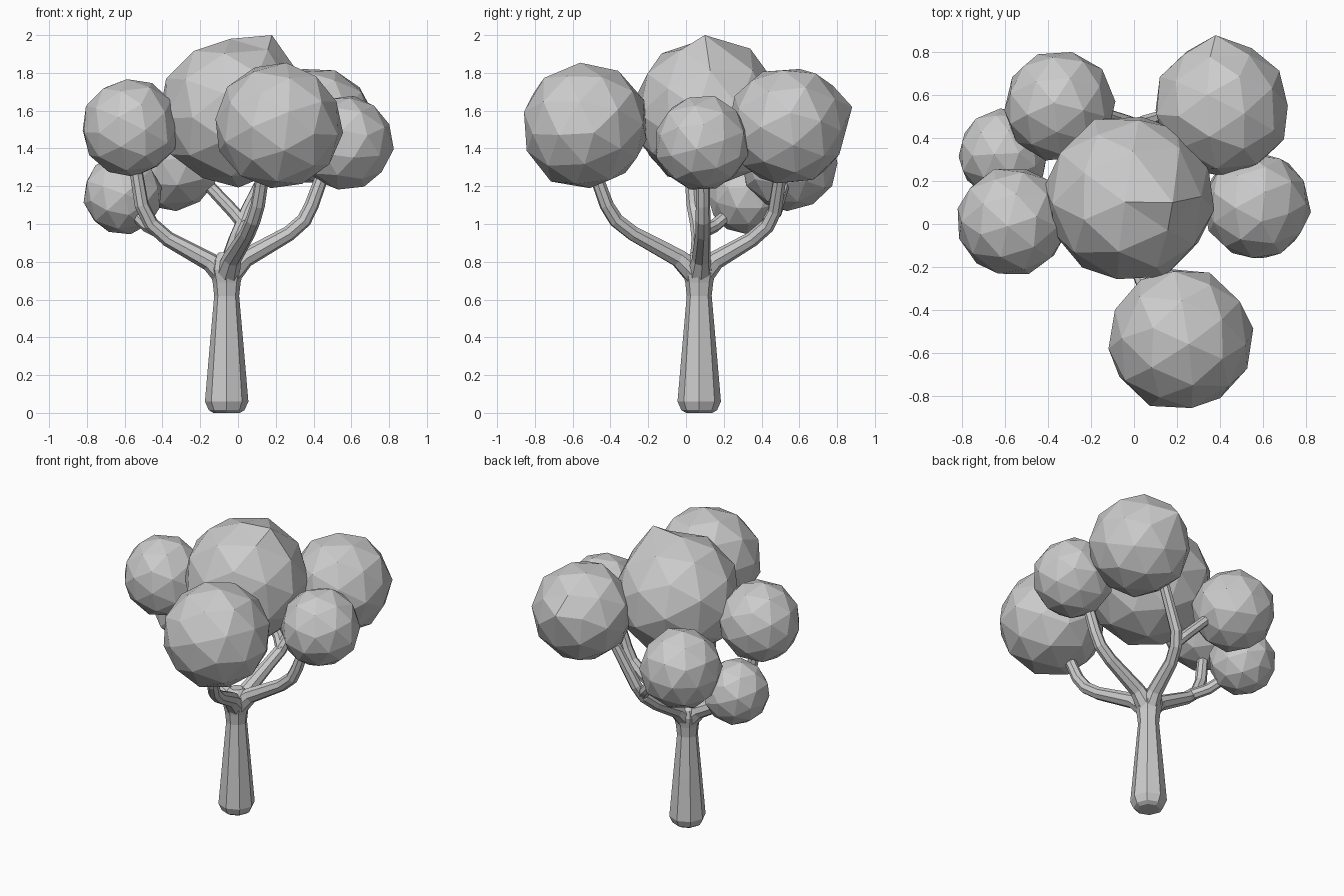
import bpy, bmesh, math, random
from mathutils import Vector, Euler

random.seed(4)
if "Cube" in bpy.data.objects:
    bpy.data.objects.remove(bpy.data.objects["Cube"], do_unlink=True)

grey = bpy.data.materials.new("plain grey")
grey.use_nodes = True
tone = (0.6, 0.6, 0.6, 1)
grey.diffuse_color = tone
grey.node_tree.nodes["Principled BSDF"].inputs["Base Color"].default_value = tone


def finish(bm, name):
    bmesh.ops.recalc_face_normals(bm, faces=bm.faces)
    mesh = bpy.data.meshes.new(name)
    bm.to_mesh(mesh)
    bm.free()
    mesh.materials.append(grey)
    obj = bpy.data.objects.new(name, mesh)
    bpy.context.collection.objects.link(obj)
    return obj


def tube(name, path, radii, sides=8):
    """Flat-sided tube whose rings follow the path without twisting."""
    pts = [Vector(p) for p in path]
    bm = bmesh.new()
    rings, normal, last = [], None, None
    for i, p in enumerate(pts):
        tangent = (pts[min(i + 1, len(pts) - 1)] - pts[max(i - 1, 0)]).normalized()
        if normal is None:
            normal = tangent.cross(Vector((0.38, 0.92, 0.02))).normalized()
        else:
            normal = (last.rotation_difference(tangent) @ normal).normalized()
        last = tangent
        side = tangent.cross(normal)
        ring = []
        for k in range(sides):
            a = math.tau * (k + 0.5) / sides
            ring.append(bm.verts.new(p + radii[i] * (normal * math.cos(a) + side * math.sin(a))))
        rings.append(ring)
    for lo, hi in zip(rings, rings[1:]):
        for k in range(sides):
            n = (k + 1) % sides
            bm.faces.new((lo[k], lo[n], hi[n], hi[k]))
    bm.faces.new(rings[0])
    bm.faces.new(rings[-1])
    return finish(bm, name)


def foliage(name, centre, radius, peak=None):
    """Low-poly leaf ball, optionally with one corner pulled out."""
    bm = bmesh.new()
    bmesh.ops.create_icosphere(bm, subdivisions=2, radius=radius * 1.02)
    turn = Euler([random.uniform(0, math.tau) for _ in range(3)]).to_matrix()
    for v in bm.verts:
        v.co = turn @ v.co * random.uniform(0.98, 1.02)
    if peak:
        d = Vector(peak)
        tip = max(bm.verts, key=lambda v: v.co.dot(d))
        tip.co = d
    bmesh.ops.translate(bm, verts=bm.verts, vec=centre)
    return finish(bm, name)


# Trunk: rounded foot, slow taper, flare into the fork
tx, ty = -0.06, 0.07
profile = [(0, 0.07), (0.015, 0.095), (0.06, 0.115), (0.35, 0.09), (0.62, 0.066),
           (0.69, 0.074), (0.76, 0.09), (0.81, 0.08), (0.85, 0.04)]
tube("trunk", [(tx, ty, z) for z, r in profile], [r for z, r in profile])

# Main branches: spread from the fork, then bend upward into the leaves
main = {
    "front_branch": [(-0.03, -0.04, 0.82), (0.05, -0.28, 0.95), (0.08, -0.37, 1.02),
                     (0.105, -0.42, 1.1), (0.14, -0.5, 1.32)],
    "left_branch": [(0.04, 0.08, 0.82), (0.27, 0.09, 0.95), (0.35, 0.09, 1.02),
                    (0.39, 0.09, 1.1), (0.47, 0.09, 1.32)],
    "back_branch": [(-0.04, 0.16, 0.81), (-0.01, 0.35, 0.92), (0.02, 0.43, 0.99),
                    (0.05, 0.47, 1.07), (0.18, 0.51, 1.33)],
    "right_branch": [(-0.15, 0.07, 0.8), (-0.37, 0.07, 0.92), (-0.46, 0.06, 1.0),
                     (-0.51, 0.04, 1.1), (-0.55, 0.02, 1.34)],
}
for name, path in main.items():
    tube(name, [(tx, ty, 0.72)] + path, [0.07, 0.05, 0.041, 0.04, 0.038, 0.034])

# Side twigs reaching the two lower leaf balls
twigs = {
    "back_twig": [(0.03, 0.43, 1.0), (-0.02, 0.47, 1.06), (-0.17, 0.52, 1.22)],
    "right_twig": [(-0.4, 0.07, 0.95), (-0.48, 0.15, 0.99), (-0.58, 0.27, 1.09)],
}
for name, path in twigs.items():
    tube(name, path, [0.036, 0.035, 0.032])

# Leaf balls
foliage("crown_foliage", (-0.02, 0.12, 1.59), 0.39, (0.2, -0.02, 0.41))
foliage("front_foliage", (0.215, -0.535, 1.52), 0.333)
foliage("left_foliage", (0.57, 0.085, 1.43), 0.25)
foliage("back_left_foliage", (0.41, 0.54, 1.52), 0.312, (-0.03, 0.34, 0.1))
foliage("back_right_foliage", (-0.35, 0.55, 1.33), 0.256)
foliage("right_foliage", (-0.57, 0.01, 1.51), 0.255)
foliage("lower_right_foliage", (-0.61, 0.325, 1.155), 0.207)
